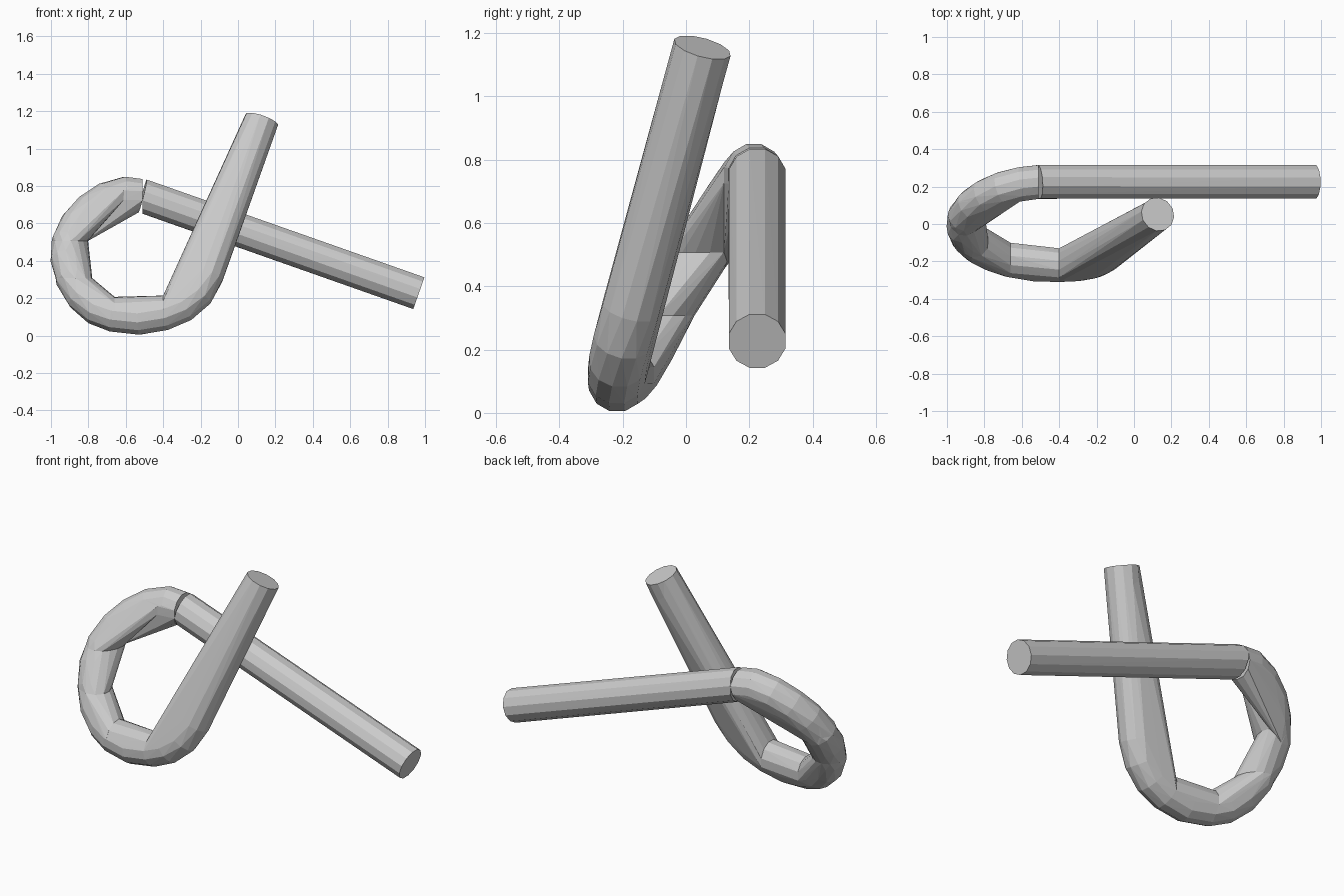
import bpy, bmesh
from math import cos, sin, tau
from mathutils import Vector

if "Cube" in bpy.data.objects:
    bpy.data.objects.remove(bpy.data.objects["Cube"])

R, SIDES = 0.093, 12

# centre line of the looped rod, from the long arm round to the raised end
PATH = [Vector(p) for p in (
    (0.967, .225, .227), (-.51, .225, .747), (-.60, .215, .76), (-.70, .19, .73),
    (-.79, .15, .67), (-.86, .10, .595), (-.905, .04, .50), (-.91, -.02, .41),
    (-.885, -.075, .31), (-.83, -.125, .215), (-.75, -.165, .145), (-.66, -.195, .11),
    (-.53, -.217, .095), (-.40, -.22, .117), (-.30, -.215, .16), (-.22, -.20, .23),
    (-.165, -.175, .33), (.127, .052, 1.155))]


def ring(i):
    a, b = PATH[max(i - 1, 0)], PATH[min(i + 1, len(PATH) - 1)]
    t1 = (PATH[i] - a).normalized() if i else Vector((0, 0, 0))
    t2 = (b - PATH[i]).normalized() if i < len(PATH) - 1 else Vector((0, 0, 0))
    q = (t1 + t2).to_track_quat('Z', 'Y')
    return [PATH[i] + q @ Vector((R * cos(tau * (k + .5) / SIDES),
                                  R * sin(tau * (k + .5) / SIDES), 0)) for k in range(SIDES)]


def piece(name, first, last, cuts):
    """Tube along part of the path, cut by planes (axis, value, keep side), then hulled."""
    bm = bmesh.new()
    rings = [[bm.verts.new(c) for c in ring(i)] for i in range(first, last + 1)]
    for a, b in zip(rings, rings[1:]):
        for k in range(SIDES):
            n = (k + 1) % SIDES
            bm.faces.new((a[k], a[n], b[n], b[k]))
    bm.faces.new(rings[0][::-1])
    bm.faces.new(rings[-1])
    for axis, value, keep in cuts:
        co, no = Vector((0, 0, 0)), Vector((0, 0, 0))
        co[axis], no[axis] = value, -keep
        bmesh.ops.bisect_plane(bm, geom=bm.verts[:] + bm.edges[:] + bm.faces[:],
                               plane_co=co, plane_no=no, clear_outer=True)
    pts = [v.co.copy() for v in bm.verts]
    bm.free()
    hull = bmesh.new()
    for p in pts:
        hull.verts.new(p)
    bmesh.ops.remove_doubles(hull, verts=hull.verts[:], dist=0.002)
    bmesh.ops.convex_hull(hull, input=hull.verts[:])
    loose = [v for v in hull.verts if not v.link_faces]
    bmesh.ops.delete(hull, geom=loose, context='VERTS')
    bmesh.ops.recalc_face_normals(hull, faces=hull.faces[:])
    me = bpy.data.meshes.new(name)
    hull.to_mesh(me)
    hull.free()
    bpy.context.collection.objects.link(bpy.data.objects.new(name, me))


X, Y, Z = 0, 1, 2
# long straight arm
piece("long_arm", 0, 1, [(X, -.51, 1)])
# loop, split into convex sections
piece("loop_top_back", 1, 7, [(X, -.51, -1), (Y, .12, 1)])
piece("loop_top_front", 2, 8, [(Y, .12, -1), (Z, .507, 1)])
piece("loop_side", 4, 10, [(Z, .507, -1), (Z, .308, 1)])
piece("loop_lower_bend", 6, 12, [(Z, .308, -1), (X, -.66, -1)])
piece("loop_bottom", 10, 14, [(X, -.66, 1), (X, -.40, -1)])
# raised arm and the sliver at its tip
piece("raised_arm", 12, 17, [(X, -.40, 1), (Y, .115, -1)])
piece("raised_arm_tip", 16, 17, [(Y, .115, 1)])
